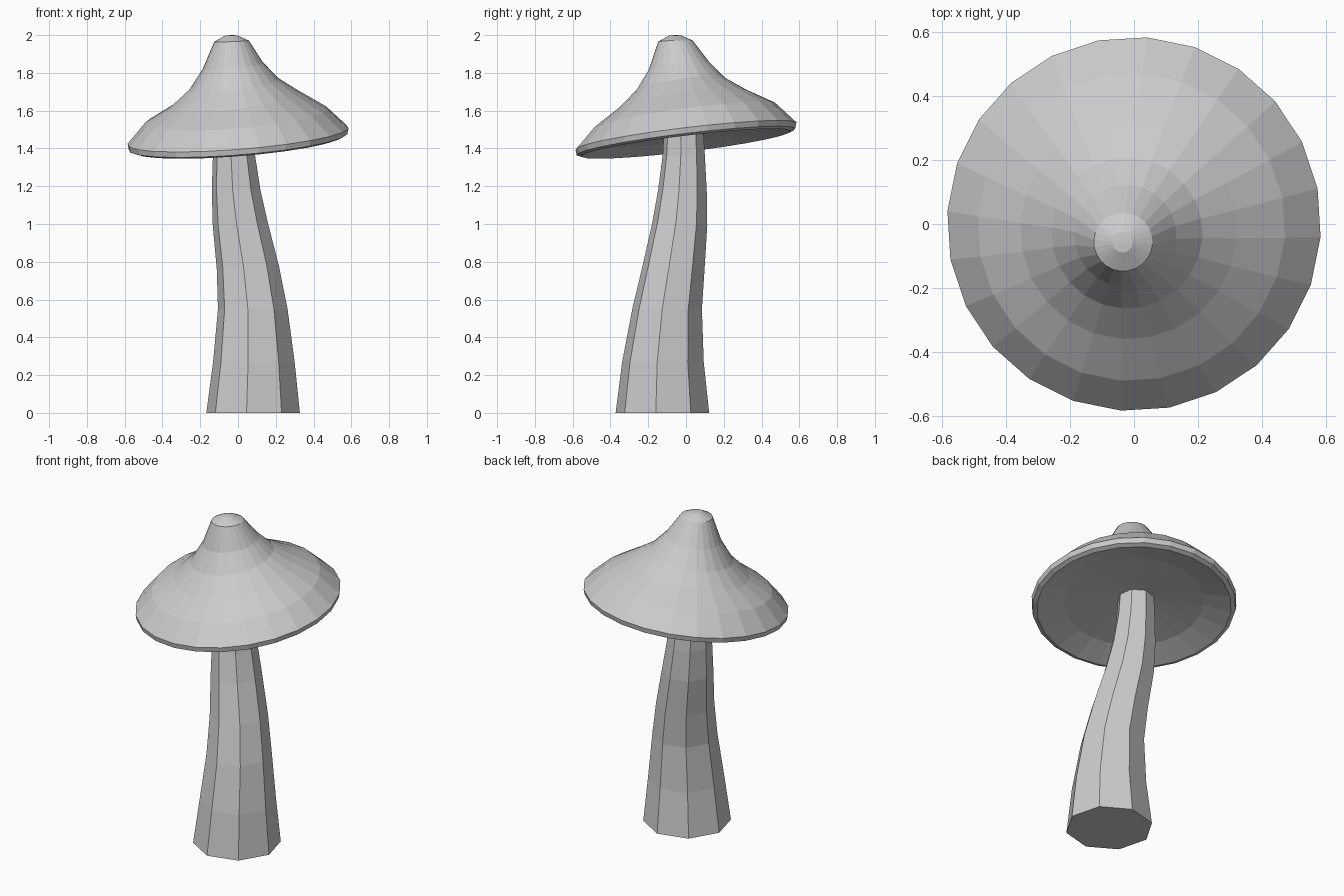
import bpy, bmesh
from math import sin, cos, radians, tau


def loft(name, rings, sides, phase):
    """Skin rings given as (radius, cx, cy, cz, slope_x, slope_y), closing both ends."""
    bm = bmesh.new()
    loops = []
    for r, cx, cy, cz, sx, sy in rings:
        loop = []
        for k in range(sides):
            a = radians(phase) + tau * k / sides
            dx, dy = r * cos(a), r * sin(a)
            loop.append(bm.verts.new((cx + dx, cy + dy, cz + sx * dx + sy * dy)))
        loops.append(loop)
    for lo, hi in zip(loops, loops[1:]):
        for k in range(sides):
            n = (k + 1) % sides
            bm.faces.new((lo[k], lo[n], hi[n], hi[k]))
    bm.faces.new(loops[0][::-1])
    bm.faces.new(loops[-1])
    bmesh.ops.recalc_face_normals(bm, faces=bm.faces)
    mesh = bpy.data.meshes.new(name)
    bm.to_mesh(mesh)
    bm.free()
    obj = bpy.data.objects.new(name, mesh)
    bpy.context.collection.objects.link(obj)
    return obj


# Curved, tapering eight-sided stem
loft("stem", [
    (0.250, 0.080, -0.125, 0.00, 0, 0),
    (0.218, 0.084, -0.122, 0.27, 0, 0),
    (0.186, 0.078, -0.100, 0.55, 0, 0),
    (0.166, 0.052, -0.066, 0.77, 0.05, -0.05),
    (0.147, 0.012, -0.033, 1.00, 0.05, -0.05),
    (0.130, -0.010, -0.019, 1.18, 0, 0),
    (0.113, -0.021, -0.012, 1.36, 0, 0),
    (0.105, -0.025, -0.012, 1.50, 0, 0),
], 8, -8)

# Tilted bell-shaped cap: underside, rolled rim, then up to the tip
loft("cap", [
    (0.100, -0.004, -0.006, 1.490, 0.078, 0.12),
    (0.400, -0.002, -0.003, 1.465, 0.078, 0.12),
    (0.555, 0.000, 0.000, 1.425, 0.078, 0.12),
    (0.580, 0.000, 0.000, 1.435, 0.078, 0.12),
    (0.586, 0.000, 0.000, 1.465, 0.078, 0.12),
    (0.482, -0.008, -0.010, 1.573, 0.080, 0.14),
    (0.340, -0.016, -0.021, 1.658, 0.120, 0.15),
    (0.237, -0.022, -0.028, 1.738, 0.130, 0.14),
    (0.160, -0.027, -0.036, 1.838, 0.110, 0.11),
    (0.092, -0.034, -0.056, 1.968, 0.040, 0.03),
    (0.032, -0.036, -0.057, 1.998, 0.010, 0.01),
    (0.004, -0.036, -0.057, 2.000, 0, 0),
], 24, -4)
